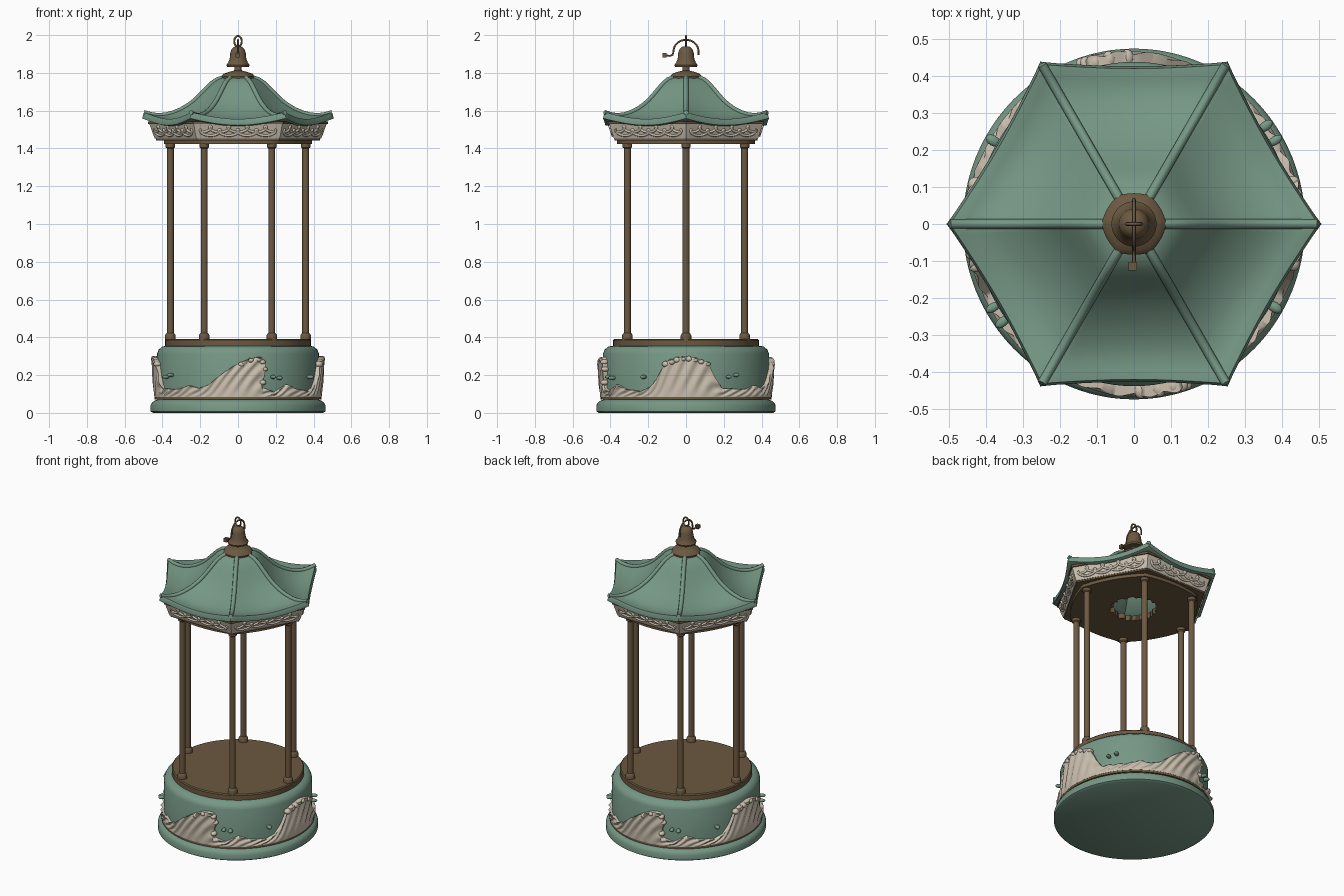
import bpy, bmesh, random
from math import sin, cos, pi, radians, degrees
from mathutils import Matrix, Vector

random.seed(4)
if "Cube" in bpy.data.objects:
    bpy.data.objects.remove(bpy.data.objects["Cube"])


def material(name, rgb):
    m = bpy.data.materials.new(name)
    m.use_nodes = True
    m.diffuse_color = (*rgb, 1)
    bsdf = m.node_tree.nodes["Principled BSDF"]
    bsdf.inputs["Base Color"].default_value = (*rgb, 1)
    bsdf.inputs["Roughness"].default_value = 0.7
    return m


GREEN = material("celadon green", (0.18, 0.31, 0.235))
BRONZE = material("aged bronze", (0.15, 0.10, 0.053))
CREAM = material("cream", (0.60, 0.53, 0.43))


def finish(name, bm, mat, angle=40):
    bmesh.ops.recalc_face_normals(bm, faces=bm.faces)
    me = bpy.data.meshes.new(name)
    bm.to_mesh(me)
    bm.free()
    ob = bpy.data.objects.new(name, me)
    bpy.context.collection.objects.link(ob)
    me.materials.append(mat)
    bpy.ops.object.select_all(action="DESELECT")
    ob.select_set(True)
    bpy.context.view_layer.objects.active = ob
    bpy.ops.object.shade_smooth_by_angle(angle=radians(angle))
    return ob


def polar(name, mat, rows, fn, seg=72, loop=False, cap=True, angle=40):
    """Skin rings; fn(row, theta) gives angle, radius and height."""
    bm = bmesh.new()
    rings = []
    for i in range(rows):
        ring = []
        for k in range(seg):
            a, r, z = fn(i, 2 * pi * k / seg)
            ring.append(bm.verts.new((r * cos(a), r * sin(a), z)))
        rings.append(ring)
    for i in range(rows if loop else rows - 1):
        lo, hi = rings[i], rings[(i + 1) % rows]
        for k in range(seg):
            j = (k + 1) % seg
            bm.faces.new((lo[k], lo[j], hi[j], hi[k]))
    if cap and not loop:
        bm.faces.new(rings[0])
        bm.faces.new(rings[-1])
    return finish(name, bm, mat, angle)


def hexagon(t, k=1.0):
    """Radius factor of a hexagon with corners on +-x; k fades to a circle."""
    phi = (t % (pi / 3)) - pi / 6
    return 1 - k * (1 - cos(pi / 6) / cos(phi))


def lathe(name, mat, profile, k=0.0, **kw):
    return polar(name, mat, len(profile),
                 lambda i, t: (t, profile[i][0] * hexagon(t, k), profile[i][1]), **kw)


def tube(name, mat, paths, radius, cyclic=False):
    cu = bpy.data.curves.new(name, "CURVE")
    cu.dimensions = "3D"
    cu.bevel_depth = radius
    cu.bevel_resolution = 2
    cu.use_fill_caps = True
    for pts in paths:
        sp = cu.splines.new("POLY")
        sp.points.add(len(pts) - 1)
        for p, co in zip(sp.points, pts):
            p.co = (*co, 1)
        sp.use_cyclic_u = cyclic
        sp.use_smooth = True
    cu.materials.append(mat)
    ob = bpy.data.objects.new(name, cu)
    bpy.context.collection.objects.link(ob)
    return ob


def lerp(table, x):
    for (x0, y0), (x1, y1) in zip(table, table[1:]):
        if x <= x1:
            return y0 + (y1 - y0) * max(0, (x - x0) / (x1 - x0))
    return table[-1][1]


# Drum base, trim ring and floor
base = [
    lathe("base_drum", GREEN, [(.45, 0), (.463, .008), (.463, .04), (.455, .055), (.44, .066),
                               (.428, .07), (.428, .315), (.42, .335), (.40, .352), (.37, .355)], seg=96),
    lathe("base_trim_ring", BRONZE, [(.42, .07), (.442, .07), (.442, .084), (.42, .084)], seg=96, loop=True),
]
lathe("floor", BRONZE, [(.386, .35), (.386, .385), (.38, .391)], seg=96)

# Carved sea waves round the drum: crest height by angle, repeated twice
crest = [(-65, .13), (-45, .125), (-36, .145), (-28, .13), (-20, .15), (-14, .21), (-8, .255), (0, .29),
         (7, .295), (12, .26), (15, .21), (17, .135), (26, .11), (36, .15), (45, .125), (58, .115),
         (65, .135), (70, .18), (76, .27), (83, .29), (90, .30), (97, .29), (104, .27), (110, .18), (115, .13)]


def wave_top(t):
    return lerp(crest, (degrees(t) + 90 + 65) % 180 - 65)


def wave_lean(t, v):
    return max(0, wave_top(t) - .15) * abs(sin(t)) ** 2 * v * v * 1.1


ROWS = 14


def wave(i, t):
    v = min(1, max(0, (i - 1) / (ROWS - 3)))
    top = wave_top(t)
    groove = .005 * sin(44 * t - 9 * v) * min(1, 3 * v)
    r = .421 if i in (0, ROWS - 1) else .443 + groove + .012 * v * (top - .1) / .2
    return t + wave_lean(t, v), r, .083 + v * (top - .083)


base.append(polar("wave_relief", CREAM, ROWS, wave, seg=480, loop=True, angle=60))


def beads(name, mat, spots):
    """Flattened balls on the drum wall at (degrees, height, size)."""
    bm = bmesh.new()
    for deg, z, s in spots:
        for turn in (0, 180):
            a = radians(deg + turn)
            m = (Matrix.Translation((.44 * cos(a), .44 * sin(a), z))
                 @ Matrix.Rotation(a, 4, "Z") @ Matrix.Diagonal((.022, s, s * .8, 1)))
            bmesh.ops.create_uvsphere(bm, u_segments=14, v_segments=8, radius=1, matrix=m)
    return finish(name, bm, mat, 60)


# Foam along the crests and loose spray drops
foam = []
for off in [-5, 0, 5, 9, 13, 16] + list(range(76, 106, 4)):
    t = radians(off - 90)
    foam.append((degrees(t + wave_lean(t, 1)), wave_top(t) - .012, random.uniform(.016, .022)))
base.append(beads("wave_foam", CREAM, foam))
base.append(beads("spray_drops", GREEN, [(-65, .19, .013), (-60, .185, .014), (-30, .19, .014),
                                         (-144, .2, .013), (-150, .19, .012)]))
for ob in base:
    ob.scale.y = 1.025

# Six posts with feet and collars
for n in range(6):
    a = n * pi / 3
    post = lathe(f"post_{n + 1}", BRONZE, [(.028, .385), (.028, .41), (.024, .418), (.018, .424),
                                           (.018, 1.40), (.025, 1.406), (.025, 1.43)], seg=20)
    post.location = (.358 * cos(a), .358 * sin(a), 0)

# Ceiling plates with a ragged central opening
ragged = [random.uniform(.12, .145) for _ in range(72)]


def ceiling(name, radius, low, high, k):
    def ring(i, t):
        hole = ragged[int(t / (2 * pi) * 72 + .5) % 72]
        return t, (hole if i in (0, 3) else radius * hexagon(t, k)), (low if i < 2 else high)
    polar(name, BRONZE, 4, ring, loop=True)


ceiling("ceiling_plate", .392, 1.423, 1.443, .5)
ceiling("soffit_plate", .435, 1.443, 1.456, .95)

# Hexagonal frieze, its trim and its carved scrolls
lathe("frieze", CREAM, [(.41, 1.452), (.44, 1.452), (.45, 1.475), (.462, 1.51), (.47, 1.532), (.41, 1.532)],
      k=1, loop=True, angle=25)
lathe("frieze_trim", BRONZE, [(.40, 1.53), (.477, 1.53), (.477, 1.543), (.40, 1.543)], k=1, loop=True, angle=25)

scrolls = []
for n in range(6):
    a = (n + .5) * pi / 3
    out, side = Vector((cos(a), sin(a), 0)), Vector((-sin(a), cos(a), 0))
    for phase in (0, pi):
        path = []
        for s in range(81):
            u = -1 + s / 40
            p = u * 4 * pi + phase
            z = 1.49 + .016 * cos(p) + (.012 if phase else -.006)
            path.append(out * (.395 + (z - 1.49) * .33) + side * (u * .195 - .024 * sin(p)) + Vector((0, 0, z)))
        scrolls.append(path)
tube("frieze_scrolls", CREAM, scrolls, .007)

# Sweeping hexagonal roof
ridge = [(.03, 1.785), (.08, 1.776), (.11, 1.766), (.14, 1.745), (.17, 1.715), (.20, 1.684), (.23, 1.655),
         (.26, 1.632), (.30, 1.608), (.34, 1.591), (.38, 1.58), (.42, 1.576), (.46, 1.581), (.498, 1.592)]


def roof_point(i, t):
    r, z = ridge[i]
    mid = 1 - abs((t % (pi / 3)) - pi / 6) / (pi / 6)
    f = r / .498
    sag = 1 - (1 - mid) ** 2
    return t, r * hexagon(t, min(1, .4 + 1.5 * f)) * (1 - .025 * sag * f ** 4), z - .036 * sag * f ** 2


roof = polar("roof", GREEN, len(ridge), roof_point, seg=96, cap=False, angle=50)
shell = roof.modifiers.new("thickness", "SOLIDIFY")
shell.thickness = .034
# Push the shell downward whichever way the skin faces
shell.offset = -1 if roof.data.polygons[0].normal.z > 0 else 1
lip = roof.modifiers.new("soft_edge", "BEVEL")
lip.width = .01
lip.segments = 2
lip.limit_method = "ANGLE"
lip.angle_limit = radians(50)

tube("roof_ridges", GREEN,
     [[(r * cos(n * pi / 3), r * sin(n * pi / 3), z - .002) for r, z in ridge] for n in range(6)], .013)

# Bell finial
lathe("finial_cap", BRONZE, [(.086, 1.768), (.088, 1.782), (.076, 1.796), (.045, 1.806), (.02, 1.812),
                             (.018, 1.84)], k=.4, seg=48)
lathe("bell", BRONZE, [(.03, 1.836), (.058, 1.832), (.061, 1.841), (.052, 1.855), (.044, 1.875), (.041, 1.905),
                       (.034, 1.926), (.02, 1.938), (.006, 1.941)], seg=40)

# Hanging loop, arched bracket and striker
tube("bell_loop", BRONZE, [[(.02 * cos(a), 0, 1.967 + .028 * sin(a))
                            for a in (2 * pi * k / 24 for k in range(24))]], .005, cyclic=True)
arch = [(0, .066 * cos(a), 1.915 + .06 * sin(a)) for a in (pi * k / 16 for k in range(17))]
tube("bracket", BRONZE, [[(0, .066, 1.895)] + arch + [(0, -.07, 1.897), (0, -.085, 1.89), (0, -.11, 1.893)]], .005)
bm = bmesh.new()
bmesh.ops.create_cube(bm, size=.023, matrix=Matrix.Translation((-.003, -.114, 1.894)))
finish("striker", bm, BRONZE)
